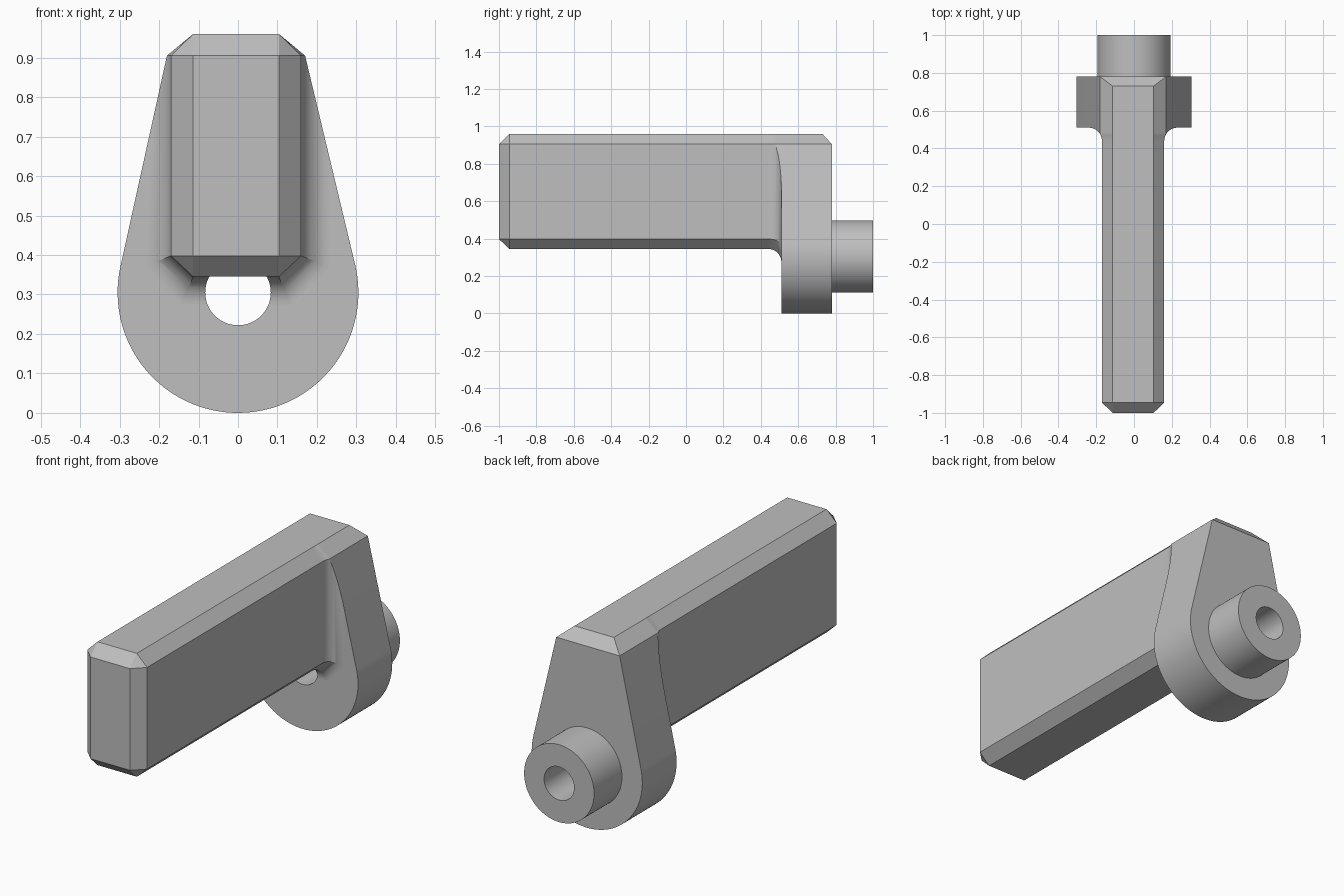
import bpy, bmesh, math

cube = bpy.data.objects.get("Cube")
if cube:
    bpy.data.objects.remove(cube, do_unlink=True)

grey = bpy.data.materials.new("plain_grey")
grey.use_nodes = True
COLOUR = (0.52, 0.52, 0.52, 1)
grey.diffuse_color = COLOUR
grey.node_tree.nodes["Principled BSDF"].inputs["Base Color"].default_value = COLOUR

# Shared dimensions
MID = -0.005                        # bar centre in x
HALF, FLAT = 0.165, 0.1085          # bar half width, half width inside the chamfers
LOW, LOW_C = 0.345, 0.398           # bar underside and the top of its chamfer
TOP, TOP_C = 0.96, 0.905            # bar top and the bottom of its chamfer
PLATE_F, PLATE_B = 0.51, 0.78       # plate front and back
SHOULDER = 0.175                    # half width of the plate at its shoulders
AXIS, ROUND = 0.305, 0.305          # height of the pivot axis, plate radius
BOSS_R, BORE_R = 0.193, 0.083
FILLET = 0.07


def tangent_angle(s):
    """Angle at which the straight flank on side s meets the round end."""
    dx, dz = MID + s * SHOULDER, TOP_C - AXIS
    return math.atan2(dz, dx) - s * math.acos(ROUND / math.hypot(dx, dz))


def flank_height(s, x):
    """Height of the plate's flank on side s at a given x."""
    ax, a = MID + s * SHOULDER, tangent_angle(s)
    tx, tz = ROUND * math.cos(a), AXIS + ROUND * math.sin(a)
    return TOP_C + (x - ax) / (tx - ax) * (tz - TOP_C)


def make_object(name, bm):
    bmesh.ops.remove_doubles(bm, verts=bm.verts, dist=1e-5)
    bmesh.ops.recalc_face_normals(bm, faces=bm.faces)
    mesh = bpy.data.meshes.new(name)
    bm.to_mesh(mesh)
    bm.free()
    mesh.materials.append(grey)
    ob = bpy.data.objects.new(name, mesh)
    bpy.context.collection.objects.link(ob)
    return ob


def loft(bm, rings):
    """Skin closed rings of points and return the vertex rings."""
    loops = [[bm.verts.new(p) for p in ring] for ring in rings]
    for a, b in zip(loops, loops[1:]):
        for i in range(len(a)):
            j = (i + 1) % len(a)
            bm.faces.new((a[i], a[j], b[j], b[i]))
    return loops


def cylinder(name, radius, y0, y1):
    bm = bmesh.new()
    steps = [2 * math.pi * i / 96 for i in range(96)]
    loops = loft(bm, [[(radius * math.cos(a), y, AXIS + radius * math.sin(a))
                       for a in steps] for y in (y0, y1)])
    for loop in loops:
        bm.faces.new(loop)
    return make_object(name, bm)


def bar_ring(y, d=0.0):
    """Chamfered bar section, flared by d and kept inside the plate outline."""
    k = d * math.tan(math.pi / 8)
    sides = []
    for s in (1, -1):
        x = MID + s * (HALF + d)
        sides.append([
            (MID + s * FLAT, y, TOP),
            (MID + s * min(HALF + d, SHOULDER), y, TOP_C),
            (x, y, min(flank_height(s, x), TOP_C - 0.002)),
            (x, y, LOW_C - k),
            (MID + s * (FLAT + k), y, LOW - d)])
    return sides[0] + sides[1][::-1]


# Bar: chamfered front end, straight length, then a fillet into the plate
front_end = [(max(MID - FLAT, min(MID + FLAT, x)), -1.0, max(LOW_C, min(TOP_C, z)))
             for x, y, z in bar_ring(-1.0)]
start = PLATE_F - FILLET
rings = [front_end, bar_ring(-0.945), bar_ring(start - 0.01)]
for i in range(15):
    a = math.pi / 2 * i / 14
    rings.append(bar_ring(start + FILLET * math.sin(a), FILLET * (1 - math.cos(a))))
bm = bmesh.new()
loops = loft(bm, rings)
bm.faces.new(loops[0])
bm.faces.new(loops[-1])
bmesh.ops.dissolve_degenerate(bm, edges=bm.edges, dist=1e-5)
bar = make_object("lever_bar", bm)

# Plate: teardrop outline with the top back edge chamfered
a0, a1 = tangent_angle(1), tangent_angle(-1) - 2 * math.pi
if a1 < a0 - 2 * math.pi:
    a1 += 2 * math.pi
outline = [(MID + FLAT, TOP), (MID + SHOULDER, TOP_C)]
for i in range(65):
    a = a0 + (a1 - a0) * i / 64
    outline.append((ROUND * math.cos(a), AXIS + ROUND * math.sin(a)))
outline += [(MID - SHOULDER, TOP_C), (MID - FLAT, TOP)]
bm = bmesh.new()
front, back = loft(bm, [
    [(x, PLATE_F, z) for x, z in outline],
    [(x, PLATE_B - (0.05 if z == TOP else 0), z) for x, z in outline]])
bm.faces.new(front)
bm.faces.new(back[1:-1])
bm.faces.new((back[0], back[1], back[-2], back[-1]))
plate = make_object("pivot_plate", bm)

# Boss on the back
boss = cylinder("pivot_boss", BOSS_R, PLATE_B, 1.0)

# Bore through the boss, the plate and the fillet
cutter = cylinder("bore_cutter", BORE_R, start, 1.1)
cutter.hide_render = True
for ob in (bar, plate, boss):
    mod = ob.modifiers.new("bore", 'BOOLEAN')
    mod.operation = 'DIFFERENCE'
    mod.solver = 'EXACT'
    mod.object = cutter
    bpy.ops.object.select_all(action='DESELECT')
    ob.select_set(True)
    bpy.context.view_layer.objects.active = ob
    bpy.ops.object.modifier_apply(modifier=mod.name)
    bpy.ops.object.shade_smooth_by_angle(angle=math.radians(25))
bpy.data.objects.remove(cutter, do_unlink=True)
